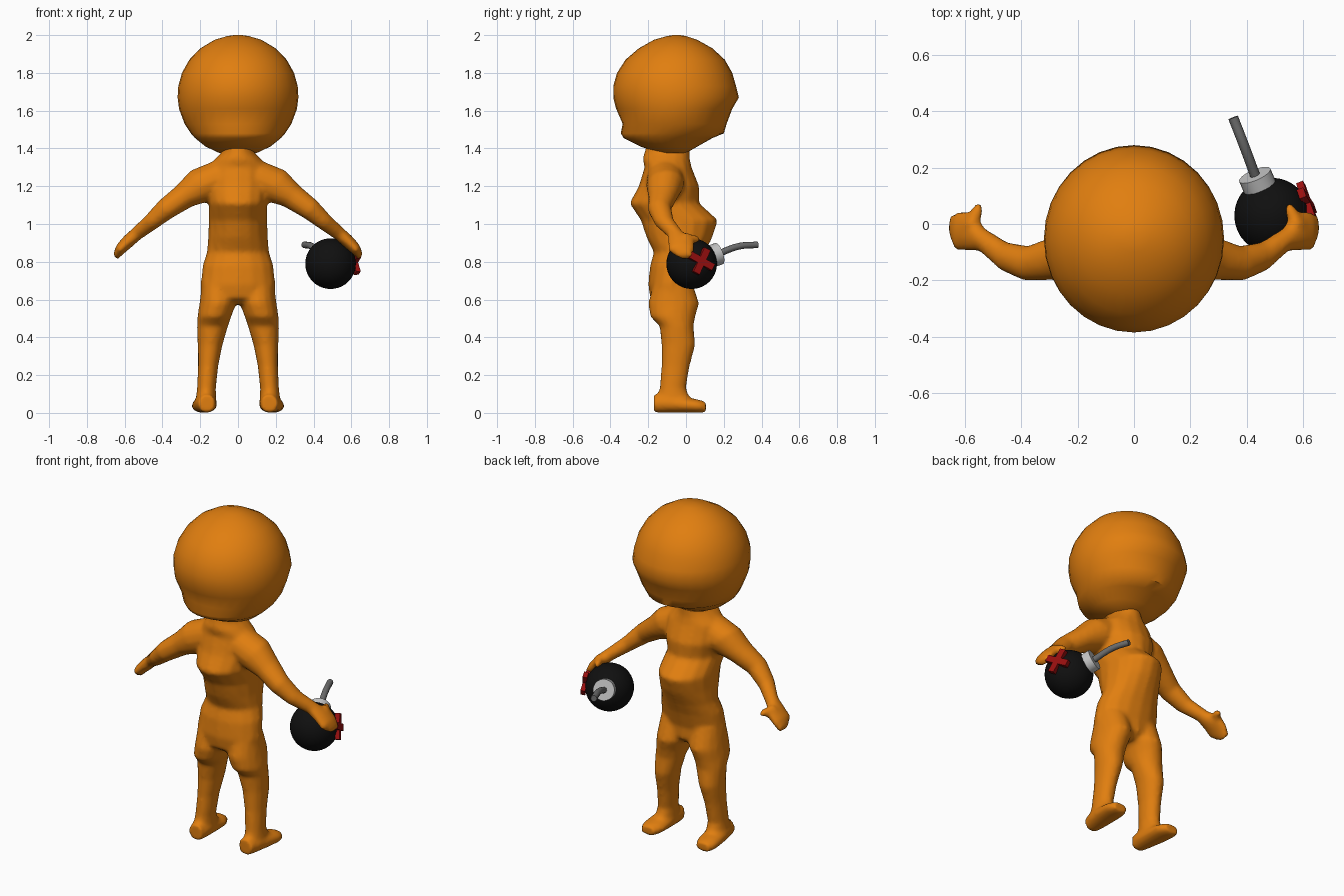
import bpy, bmesh, math
from mathutils import Vector

if "Cube" in bpy.data.objects:
    bpy.data.objects.remove(bpy.data.objects["Cube"])


def material(name, rgb):
    m = bpy.data.materials.new(name)
    m.use_nodes = True
    m.diffuse_color = (*rgb, 1)
    m.node_tree.nodes["Principled BSDF"].inputs["Base Color"].default_value = (*rgb, 1)
    return m


ORANGE = material("orange", (0.75, 0.21, 0.005))
BLACK = material("black", (0.005, 0.005, 0.005))
RED = material("red", (0.32, 0.005, 0.005))
GREY = material("fuse grey", (0.15, 0.15, 0.15))
SILVER = material("cap silver", (0.55, 0.55, 0.55))


def finish(name, bm, mat, smooth=True):
    bmesh.ops.recalc_face_normals(bm, faces=bm.faces)
    mesh = bpy.data.meshes.new(name)
    bm.to_mesh(mesh)
    bm.free()
    mesh.materials.append(mat)
    ob = bpy.data.objects.new(name, mesh)
    bpy.context.collection.objects.link(ob)
    if smooth:
        bpy.ops.object.select_all(action='DESELECT')
        bpy.context.view_layer.objects.active = ob
        ob.select_set(True)
        bpy.ops.object.shade_smooth_by_angle(angle=math.radians(50))
    return ob


def loft(bm, rings, u, v, sides=16):
    """Skin elliptical rings (centre, radius along u, radius along v) and cap both ends."""
    loops = []
    for c, a, b in rings:
        turn = [2 * math.pi * i / sides for i in range(sides)]
        loops.append([bm.verts.new(Vector(c) + u * a * math.cos(t) + v * b * math.sin(t)) for t in turn])
    for p, q in zip(loops, loops[1:]):
        for i in range(sides):
            j = (i + 1) % sides
            bm.faces.new((p[i], p[j], q[j], q[i]))
    bm.faces.new(loops[0])
    bm.faces.new(loops[-1])


X, Y, Z = Vector((1, 0, 0)), Vector((0, 1, 0)), Vector((0, 0, 1))


def upright(bm, rows, sides=16):
    """Rows of (height, centre x, half width, back y, front y)."""
    loft(bm, [((x, (b + f) / 2, z), w, (f - b) / 2) for z, x, w, b, f in rows], X, Y, sides)


# Body: torso, legs, feet and arms fused into one skin
bm = bmesh.new()
upright(bm, [
    (1.46, 0, .085, -.2, .02), (1.38, 0, .085, -.22, .02), (1.345, 0, .12, -.23, .02),
    (1.3, 0, .165, -.22, .03), (1.2, 0, .17, -.25, .07), (1.11, 0, .155, -.3, .07),
    (1.02, 0, .155, -.24, .17), (.93, 0, .158, -.21, .14), (.85, 0, .165, -.17, .1),
    (.78, 0, .188, -.19, .07), (.68, 0, .198, -.2, .04), (.61, 0, .195, -.19, .04), (.575, 0, .13, -.14, 0)])

for s in (-1, 1):
    leg = [(.7, .1, .09, -.17, .03), (.58, .107, .097, -.2, .07), (.51, .125, .09, -.19, .05),
           (.46, .135, .083, -.14, .04), (.36, .148, .066, -.13, .05), (.25, .158, .054, -.13, .02),
           (.13, .167, .05, -.14, .0), (.06, .17, .055, -.16, .03), (.02, .17, .05, -.15, .03)]
    upright(bm, [(z, s * x, w, b, f) for z, x, w, b, f in leg])
    foot = [(-.17, .165, .045, .05), (-.1, .17, .06, .05), (0, .178, .066, .042),
            (.06, .182, .066, .036), (.105, .185, .045, .03)]
    loft(bm, [((s * x, y, h), w, h) for y, x, w, h in foot], X, Z)

    along = Vector((s * .77, .1, -.62)).normalized()
    across = (Y - along * along.y).normalized()
    arm = [(.08, -.11, 1.25, .1, .1), (.19, -.11, 1.205, .1, .1), (.28, -.12, 1.15, .08, .07),
           (.38, -.14, 1.08, .062, .058), (.46, -.115, 1.01, .052, .045), (.54, -.055, .945, .042, .036),
           (.585, -.025, .905, .07, .035), (.625, -.025, .865, .07, .03), (.65, .0, .825, .035, .018)]
    loft(bm, [((s * x, y, z), a, b) for x, y, z, a, b in arm], across, along.cross(across))
    thumb = [(.58, .0, .925, .03), (.56, .04, .92, .025), (.55, .075, .92, .014)]
    loft(bm, [((s * x, y, z), r, r) for x, y, z, r in thumb], X, Z, 8)

body = finish("body", bm, ORANGE)
remesh = body.modifiers.new("fuse", 'REMESH')
remesh.mode = 'VOXEL'
remesh.voxel_size = .013
remesh.use_smooth_shade = True
soften = body.modifiers.new("soften", 'SMOOTH')
soften.factor = .5
soften.iterations = 4

# Head: round from the front, with a nose and a low nape in profile
bm = bmesh.new()
profile = [(1.375, -.14, .0), (1.41, -.24, .06), (1.455, -.33, .14), (1.48, -.345, .2), (1.53, -.335, .215),
           (1.61, -.37, .245), (1.67, -.385, .28), (1.73, -.385, .265), (1.8, -.365, .245), (1.87, -.32, .205),
           (1.93, -.25, .14), (1.975, -.17, .06), (1.995, -.1, .0), (2.0, -.07, -.03)]
upright(bm, [(z, 0, math.sqrt(max(.32 ** 2 - (z - 1.68) ** 2, .0004)), b, f) for z, b, f in profile], 32)
finish("head", bm, ORANGE)

# Bomb ball held by the left hand
centre = Vector((.49, .03, .79))
bm = bmesh.new()
bmesh.ops.create_uvsphere(bm, u_segments=32, v_segments=20, radius=.134)
bmesh.ops.translate(bm, verts=bm.verts, vec=centre)
finish("bomb_ball", bm, BLACK)

# Cap collar on the bomb
axis = Vector((-.37, .87, .32)).normalized()
side = axis.cross(Z).normalized()
bm = bmesh.new()
loft(bm, [(centre + axis * d, .06, .06) for d in (.11, .165)], side, axis.cross(side), 24)
finish("bomb_cap", bm, SILVER)

# Bent fuse
curve = bpy.data.curves.new("fuse", 'CURVE')
curve.dimensions = '3D'
curve.bevel_depth = .018
curve.bevel_resolution = 3
curve.use_fill_caps = True
path = curve.splines.new('BEZIER')
points = [centre + axis * .15, Vector((.39, .28, .882)), Vector((.352, .378, .89))]
path.bezier_points.add(len(points) - 1)
for bp, p in zip(path.bezier_points, points):
    bp.co = p
    bp.handle_left_type = bp.handle_right_type = 'AUTO'
curve.materials.append(GREY)
bpy.context.collection.objects.link(bpy.data.objects.new("fuse", curve))

# Red cross on the outer side of the bomb
normal = Vector((.92, .38, .1)).normalized()
flat = Z.cross(normal).normalized()
rise = normal.cross(flat)
middle = centre + normal * .134
for name, angle in (("cross_bar_long", 62), ("cross_bar_short", -28)):
    t = math.radians(angle)
    u = flat * math.cos(t) + rise * math.sin(t)
    v = normal.cross(u)
    bm = bmesh.new()
    bmesh.ops.create_cube(bm, size=1)
    for vert in bm.verts:
        c = vert.co.copy()
        vert.co = middle + u * c.x * .145 + v * c.y * .038 + normal * c.z * .026
    finish(name, bm, RED, smooth=False)
